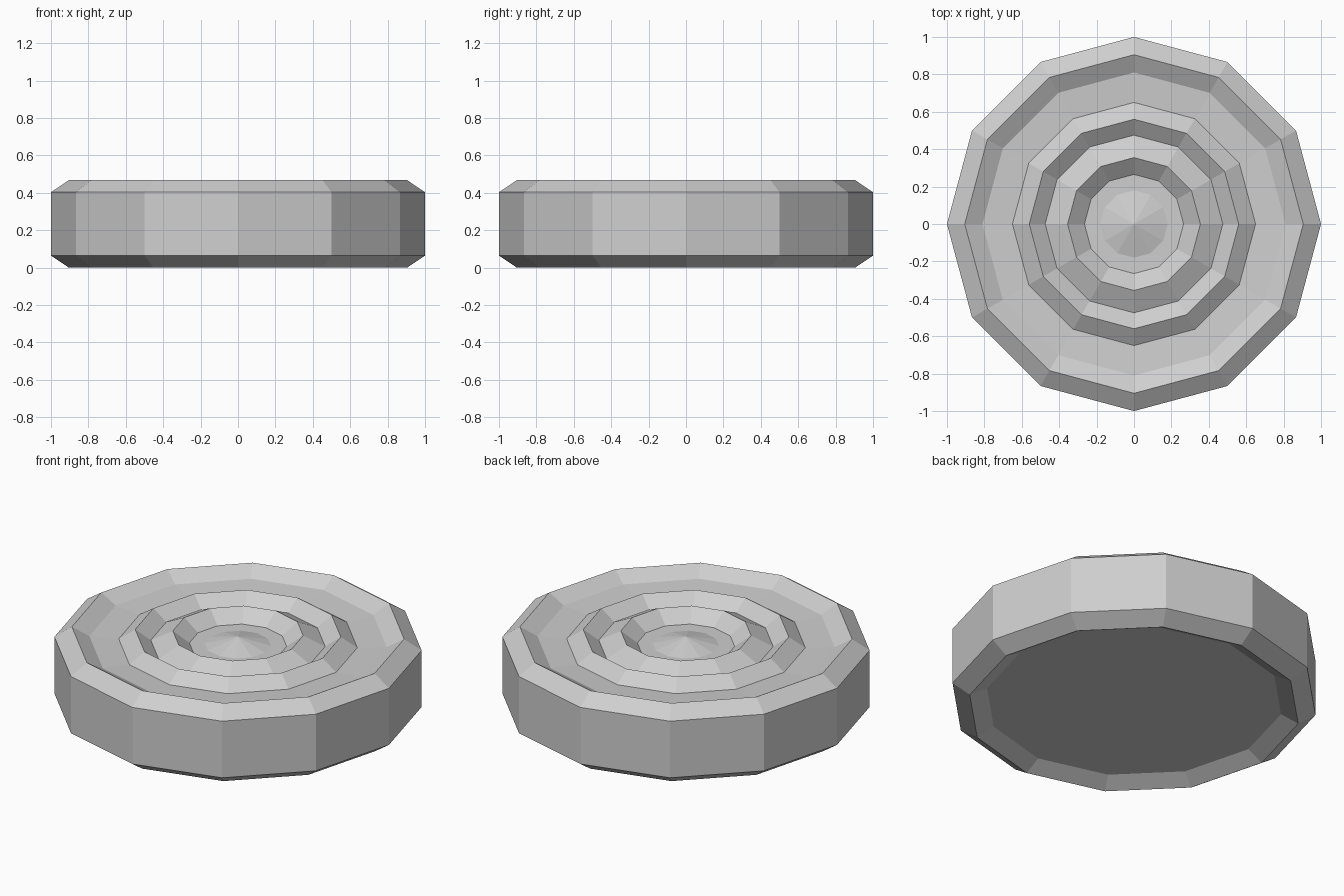
import bpy, bmesh, math

if "Cube" in bpy.data.objects:
    bpy.data.objects.remove(bpy.data.objects["Cube"])

SIDES = 12

# single grey material
grey = bpy.data.materials.new("light_grey")
grey.diffuse_color = (0.62, 0.62, 0.62, 1)
grey.use_nodes = True
grey.node_tree.nodes["Principled BSDF"].inputs["Base Color"].default_value = grey.diffuse_color

# half cross-section (radius, height), from bottom centre to top centre
profile = [
    (0, 0.05), (0.81, 0.05), (0.905, 0.0), (1.0, 0.064),    # recessed underside, lower bevel
    (1.0, 0.403), (0.905, 0.467), (0.81, 0.415),            # side wall and top rim
    (0.65, 0.405), (0.56, 0.465), (0.475, 0.405),           # outer ridge
    (0.355, 0.465), (0.265, 0.397), (0.18, 0.397),          # inner ridge and groove
    (0, 0.445),                                             # shallow centre cone
]


def lathe(name, points, material):
    """Revolve a profile around z into a flat-shaded solid."""
    bm = bmesh.new()
    rings = []
    for r, z in points:
        count = 1 if r == 0 else SIDES
        rings.append([bm.verts.new((r * math.cos(math.tau * i / SIDES),
                                    r * math.sin(math.tau * i / SIDES), z))
                      for i in range(count)])
    for a, b in zip(rings, rings[1:]):
        for i in range(SIDES):
            j = (i + 1) % SIDES
            corners = [a[i % len(a)], a[j % len(a)], b[j % len(b)], b[i % len(b)]]
            bm.faces.new(list(dict.fromkeys(corners)))
    bmesh.ops.recalc_face_normals(bm, faces=bm.faces[:])
    mesh = bpy.data.meshes.new(name)
    bm.to_mesh(mesh)
    bm.free()
    mesh.materials.append(material)
    obj = bpy.data.objects.new(name, mesh)
    bpy.context.collection.objects.link(obj)
    return obj


# ridged round disc
lathe("ridged_disc", profile, grey)
